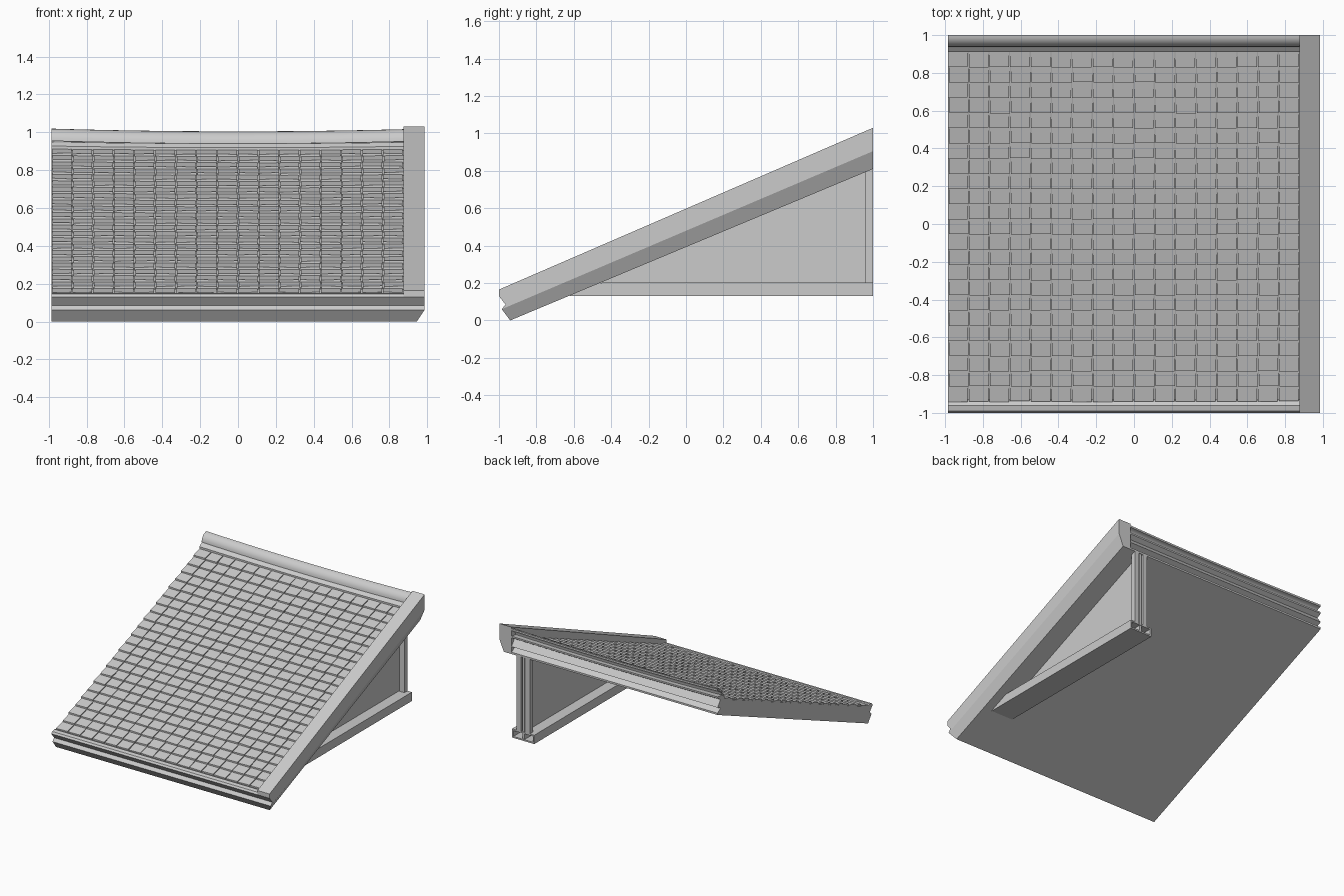
import bpy, bmesh, math, random
from mathutils import Vector

random.seed(4)
cube = bpy.data.objects.get("Cube")
if cube:
    bpy.data.objects.remove(cube, do_unlink=True)

grey = bpy.data.materials.new("plain_grey")
grey.use_nodes = True
colour = (0.6, 0.6, 0.6, 1)
grey.diffuse_color = colour
grey.node_tree.nodes["Principled BSDF"].inputs["Base Color"].default_value = colour

LEFT, RIGHT = -0.985, 0.985      # ends of the module
INNER = 0.875                    # inner side of the verge beam


def finish(name, bm, smooth=False):
    bmesh.ops.recalc_face_normals(bm, faces=bm.faces)
    mesh = bpy.data.meshes.new(name)
    bm.to_mesh(mesh)
    bm.free()
    mesh.materials.append(grey)
    ob = bpy.data.objects.new(name, mesh)
    bpy.context.collection.objects.link(ob)
    if smooth:
        bpy.ops.object.select_all(action='DESELECT')
        ob.select_set(True)
        bpy.context.view_layer.objects.active = ob
        bpy.ops.object.shade_smooth_by_angle(angle=math.radians(35))
    return ob


def sag(x):
    """Slight dip of the roof towards the middle."""
    return -0.015 * max(0, 1 - x * x)


def extrude_x(name, profile, x0, x1, steps=1, dip=0, smooth=False):
    """Sweep a closed (y, z) profile along x."""
    bm = bmesh.new()
    rings = []
    for i in range(steps + 1):
        x = x0 + (x1 - x0) * i / steps
        rings.append([bm.verts.new((x, y, z + dip * sag(x))) for y, z in profile])
    for a, b in zip(rings, rings[1:]):
        for k in range(len(profile)):
            n = (k + 1) % len(profile)
            bm.faces.new((a[k], a[n], b[n], b[k]))
    bm.faces.new(rings[0])
    bm.faces.new(rings[-1])
    return finish(name, bm, smooth)


def box(name, x, y, z):
    return extrude_x(name, [(y[0], z[0]), (y[1], z[0]), (y[1], z[1]), (y[0], z[1])], *x)


def tile_z(y):
    return 0.15 + 0.416 * (y + 0.94)


# Roof body with grooved eave at the front and grooved back edge
EAVE = [(-1, 0.13), (-0.965, 0.085), (-0.985, 0.06), (-0.94, 0)]
body = [(-0.93, 0.14), (-0.96, 0.152), (-0.99, 0.145)] + EAVE + [
    (1, 0.81), (1, 0.825), (0.96, 0.85), (1, 0.87), (0.96, 0.925), (0.91, tile_z(0.91) - 0.016)]
extrude_x("roof_body", body, LEFT, 0.945)

# Verge beam with its lower outer edge chamfered
bm = bmesh.new()
beam = [(-1, 0.165)] + EAVE + [(1, 0.81), (1, 0.905), (1, 1.03)]
low = (4, 5)
inner = [bm.verts.new((INNER, y, z)) for y, z in beam]
outer = [bm.verts.new((0.945 if i in low else RIGHT, y, z)) for i, (y, z) in enumerate(beam)]
for i in range(len(beam)):
    n = (i + 1) % len(beam)
    bm.faces.new((inner[i], inner[n], outer[n], outer[i]))
bm.faces.new(inner)
bm.faces.new([outer[i] for i in (0, 1, 2, 3, 6, 7)])
bm.faces.new([outer[i] for i in (3, 4, 5, 6)])
finish("verge_beam", bm)

# Overlapping roof tiles, each slightly tilted
COLS, ROWS = 17, 23
width = (INNER - LEFT) / COLS
depth = (0.91 + 0.94) / ROWS
bm = bmesh.new()
for r in range(ROWS):
    for c in range(COLS):
        shift = 0.002 if r % 2 else -0.002
        xa = max(LEFT, LEFT + c * width + 0.003 + shift)
        xb = min(INNER, LEFT + (c + 1) * width - 0.003 + shift)
        ya = -0.94 + r * depth + random.uniform(-0.002, 0.002)
        yb = -0.94 + (r + 1) * depth + 0.008
        tilt = random.uniform(-0.002, 0.002)
        corners = []
        for drop in (0, 0.018):
            for x, y, lift in ((xa, ya, 0.004 + tilt), (xb, ya, 0.004 - tilt),
                               (xb, yb, -0.009), (xa, yb, -0.009)):
                dip = 0.4 * sag(x) * (y + 1) / 2
                corners.append(bm.verts.new((x, y, tile_z(y) + lift - drop + dip)))
        top, under = corners[:4], corners[4:]
        bm.faces.new(top)
        bm.faces.new(under)
        for k in range(4):
            n = (k + 1) % 4
            bm.faces.new((top[k], top[n], under[n], under[k]))
finish("roof_tiles", bm)

# Half-round ridge cap and the strip under it
arc = [(math.cos(a), math.sin(a)) for a in (math.radians(90 + 15 * i) for i in range(7))]
cap = [(1 + 0.062 * c, 0.955 + 0.065 * s) for c, s in arc]
cap += [(1 + 0.05 * c, 0.955 + 0.05 * s) for c, s in reversed(arc)]
extrude_x("ridge_cap", cap, LEFT, INNER, 16, 1, True)
strip = [(0.91, 0.905), (0.91, 0.928), (0.935, 0.948), (1, 0.958), (1, 0.945), (0.95, 0.915)]
extrude_x("ridge_strip", strip, LEFT, INNER, 16, 0.6)

# Supporting bracket: thin web, paired posts and a hollow double rail
MID, WEB = 0.77, 0.01
extrude_x("bracket_web", [(-0.62, 0.14), (0.995, 0.14), (0.995, 0.82)], MID - WEB, MID + WEB)
for side, s in (("left", 1), ("right", -1)):
    def span(a, b):
        return sorted((MID + s * a, MID + s * b))
    box("post_" + side, span(0.018, 0.06), (0.96, 1), (0.19, 0.82))
    box("rail_bottom_" + side, span(0, 0.1), (-0.62, 1), (0.13, 0.142))
    box("rail_top_" + side, span(0, 0.1), (-0.45, 1), (0.19, 0.202))
    box("rail_wall_" + side, span(0.088, 0.1), (-0.6, 1), (0.135, 0.2))
